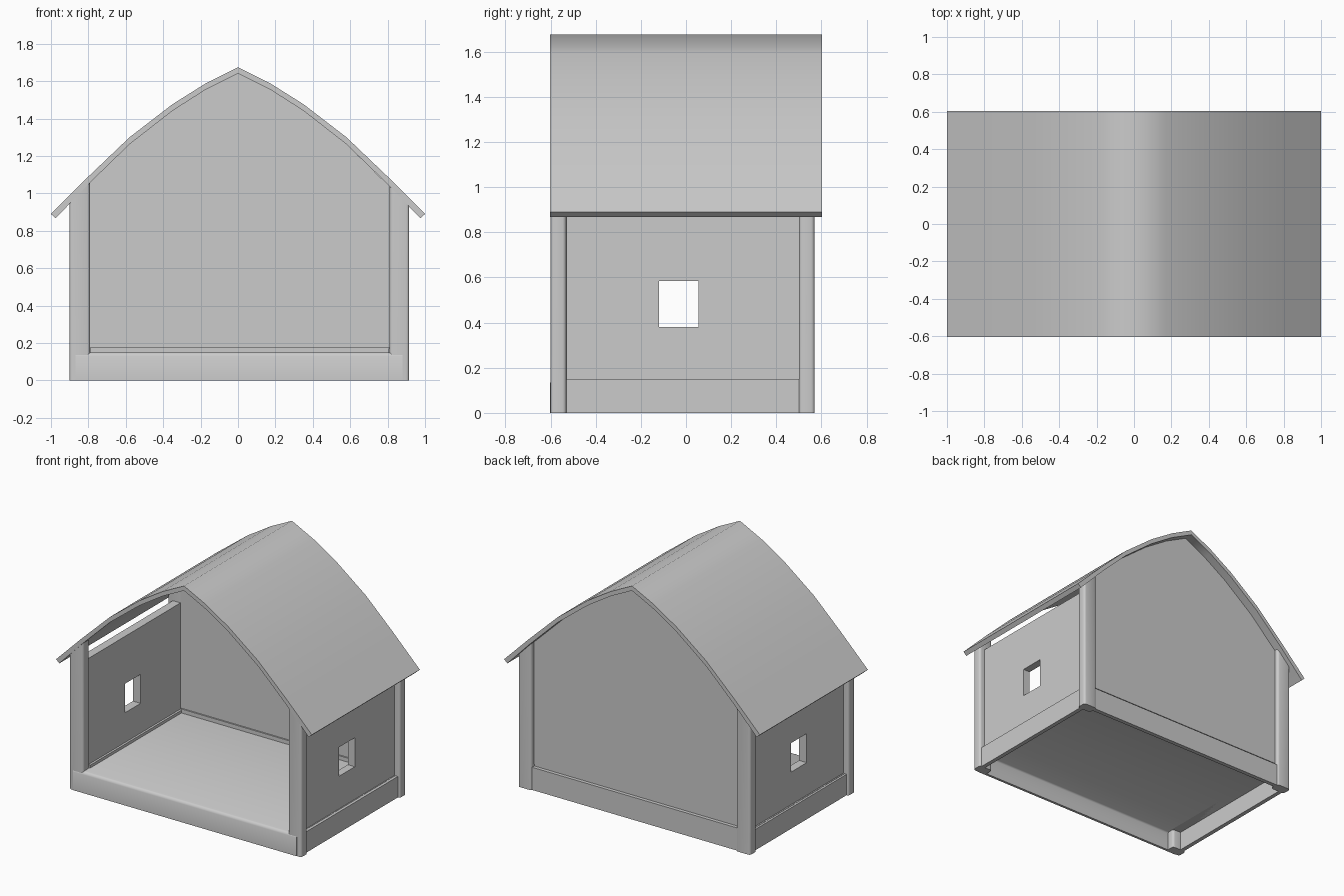
import bpy, bmesh, math
from mathutils import Vector

cube = bpy.data.objects.get("Cube")
if cube:
    bpy.data.objects.remove(cube, do_unlink=True)

grey = bpy.data.materials.new("plain grey")
grey.use_nodes = True
grey.diffuse_color = (0.6, 0.6, 0.6, 1)
grey.node_tree.nodes["Principled BSDF"].inputs["Base Color"].default_value = (0.6, 0.6, 0.6, 1)

# Half of the roof curve, from the ridge to the eave
HALF = [(0, 1.675), (0.17, 1.59), (0.35, 1.477), (0.58, 1.3), (0.8, 1.09), (1.0, 0.89)]
THICK = 0.033


def under(x):
    """Height of the underside of the roof at x."""
    x = abs(x)
    for (x0, z0), (x1, z1) in zip(HALF, HALF[1:]):
        if x <= x1:
            slope = (z1 - z0) / (x1 - x0)
            return z0 + slope * (x - x0) - THICK * math.hypot(1, slope) * 0.9
    return HALF[-1][1]


def finish(bm, name, angle=40):
    bmesh.ops.recalc_face_normals(bm, faces=bm.faces)
    mesh = bpy.data.meshes.new(name)
    bm.to_mesh(mesh)
    bm.free()
    mesh.materials.append(grey)
    ob = bpy.data.objects.new(name, mesh)
    bpy.context.collection.objects.link(ob)
    bpy.ops.object.select_all(action='DESELECT')
    ob.select_set(True)
    bpy.context.view_layer.objects.active = ob
    bpy.ops.object.shade_smooth_by_angle(angle=math.radians(angle))
    return ob


def extrude(bm, vector):
    res = bmesh.ops.extrude_face_region(bm, geom=bm.faces[:])
    moved = [v for v in res["geom"] if isinstance(v, bmesh.types.BMVert)]
    bmesh.ops.translate(bm, verts=moved, vec=vector)


def slab(name, outline, y0, y1, angle=40):
    """Outline in x and z, pulled from y0 to y1."""
    bm = bmesh.new()
    bm.faces.new([bm.verts.new((x, y0, z)) for x, z in outline])
    extrude(bm, Vector((0, y1 - y0, 0)))
    return finish(bm, name, angle)


def box(name, x0, x1, y0, y1, z0, z1):
    return slab(name, [(x0, z0), (x1, z0), (x1, z1), (x0, z1)], y0, y1)


# Curved roof sheet with square-cut eaves
right = HALF[1:]
top = [(-x, z) for x, z in reversed(right)] + HALF
eave = (0.975, 0.867)
inner = [eave] + [(x, under(x)) for x, z in reversed(HALF[:-1])]
inner += [(-x, z) for x, z in reversed(inner[:-1])]
slab("roof", top + inner, -0.603, 0.603, 60)

# Back wall filling the gable
xs = [0.81, 0.58, 0.35, 0.17, 0, -0.17, -0.35, -0.58, -0.8]
slab("back_wall", [(-0.8, 0.178), (0.81, 0.178)] + [(x, under(x)) for x in xs], 0.5, 0.54)


# Corner posts with rounded edges, cut to the roof slope
def post(name, x0, x1, y0, y1):
    bm = bmesh.new()
    corners = [(x0, y0), (x1, y0), (x1, y1), (x0, y1)]
    bm.faces.new([bm.verts.new((x, y, 0)) for x, y in corners])
    extrude(bm, Vector((0, 0, 1)))
    for v in bm.verts:
        if v.co.z > 0.5:
            v.co.z = under(v.co.x)
    upright = [e for e in bm.edges
               if abs(e.verts[0].co.z - e.verts[1].co.z) > 0.5]
    bmesh.ops.bevel(bm, geom=upright, offset=0.016, segments=3, profile=0.5, affect='EDGES')
    finish(bm, name)


for side, x0, x1 in (("right", -0.9, -0.79), ("left", 0.81, 0.915)):
    post("front_" + side + "_post", x0, x1, -0.6, -0.53)
    post("back_" + side + "_post", x0, x1, 0.5, 0.57)


# Side walls, each a frame around a square window
def window_wall(name, x0, x1):
    bm = bmesh.new()

    def ring(a, b, c, d):
        return [bm.verts.new((x0, y, z)) for y, z in ((a, c), (b, c), (b, d), (a, d))]

    outer = ring(-0.545, 0.52, 0.14, 0.92)
    hole = ring(-0.12, 0.055, 0.38, 0.585)
    for i in range(4):
        j = (i + 1) % 4
        bm.faces.new((outer[i], outer[j], hole[j], hole[i]))
    extrude(bm, Vector((x1 - x0, 0, 0)))
    finish(bm, name)


window_wall("right_wall", -0.86, -0.8)
window_wall("left_wall", 0.82, 0.875)

# Floor and front skirt as one bent sheet, softly shaded, open underneath
bm = bmesh.new()
path = [(-0.603, 0), (-0.603, 0.13), (-0.597, 0.144), (-0.585, 0.15), (0.52, 0.15),
        (0.52, 0.135), (-0.575, 0.135), (-0.585, 0.125), (-0.585, 0)]
bm.faces.new([bm.verts.new((-0.87, y, z)) for y, z in path])
extrude(bm, Vector((1.75, 0, 0)))
finish(bm, "floor", 50)

# Base boards at the back and sides
box("back_board", -0.88, 0.89, 0.53, 0.56, 0, 0.16)
box("back_lip", -0.79, 0.81, 0.49, 0.535, 0.135, 0.178)
for side, x0, x1, l0, l1 in (("right", -0.885, -0.855, -0.86, -0.785),
                             ("left", 0.87, 0.9, 0.805, 0.875)):
    box(side + "_board", x0, x1, -0.56, 0.54, 0, 0.148)
    box(side + "_lip", l0, l1, -0.53, 0.5, 0.135, 0.17)
